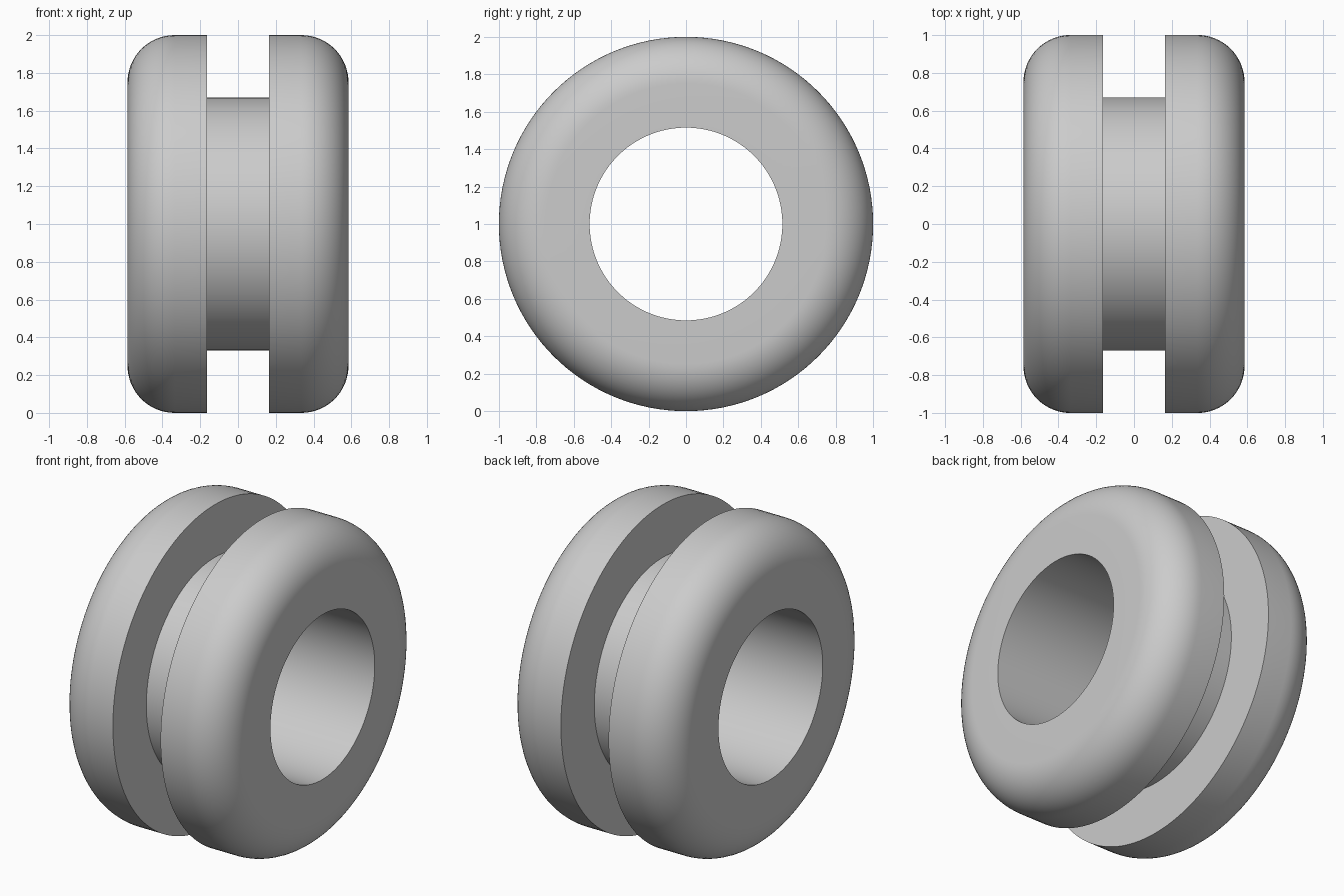
import bpy
import bmesh
from math import sin, cos, pi, radians
from mathutils import Matrix, Vector

cube = bpy.data.objects.get("Cube")
if cube:
    bpy.data.objects.remove(cube, do_unlink=True)

HALF_WIDTH, GROOVE_HALF = 0.585, 0.165
OUTER, GROOVE, BORE = 1.0, 0.67, 0.515
FILLET, FILLET_STEPS, SEGMENTS = 0.25, 16, 128

rubber = bpy.data.materials.new("grey_rubber")
rubber.use_nodes = True
colour = (0.6, 0.6, 0.6, 1)
rubber.diffuse_color = colour
rubber.node_tree.nodes["Principled BSDF"].inputs["Base Color"].default_value = colour

# Half cross-section as (x, radius): groove floor, groove wall, rounded rim, bore
half = [(GROOVE_HALF, GROOVE), (GROOVE_HALF, OUTER)]
for i in range(FILLET_STEPS + 1):
    a = pi / 2 * (1 - i / FILLET_STEPS)
    half.append((HALF_WIDTH - FILLET + FILLET * cos(a), OUTER - FILLET + FILLET * sin(a)))
half.append((HALF_WIDTH, BORE))
profile = half + [(-x, r) for x, r in reversed(half)]

# Revolve the closed section about the x axis
bm = bmesh.new()
verts = [bm.verts.new((x, 0, r)) for x, r in profile]
edges = [bm.edges.new((v, verts[(i + 1) % len(verts)])) for i, v in enumerate(verts)]
bmesh.ops.spin(bm, geom=verts + edges, cent=Vector(), axis=Vector((1, 0, 0)),
               angle=2 * pi, steps=SEGMENTS, use_merge=True)
bmesh.ops.remove_doubles(bm, verts=bm.verts[:], dist=1e-5)
bmesh.ops.recalc_face_normals(bm, faces=bm.faces[:])
bmesh.ops.transform(bm, matrix=Matrix.Translation((0, 0, OUTER)), verts=bm.verts[:])

mesh = bpy.data.meshes.new("grommet")
bm.to_mesh(mesh)
bm.free()
mesh.materials.append(rubber)
grommet = bpy.data.objects.new("grommet", mesh)
bpy.context.collection.objects.link(grommet)

# Smooth the curves, keep the groove and bore edges crisp
bpy.ops.object.select_all(action="DESELECT")
grommet.select_set(True)
bpy.context.view_layer.objects.active = grommet
bpy.ops.object.shade_smooth_by_angle(angle=radians(30))
